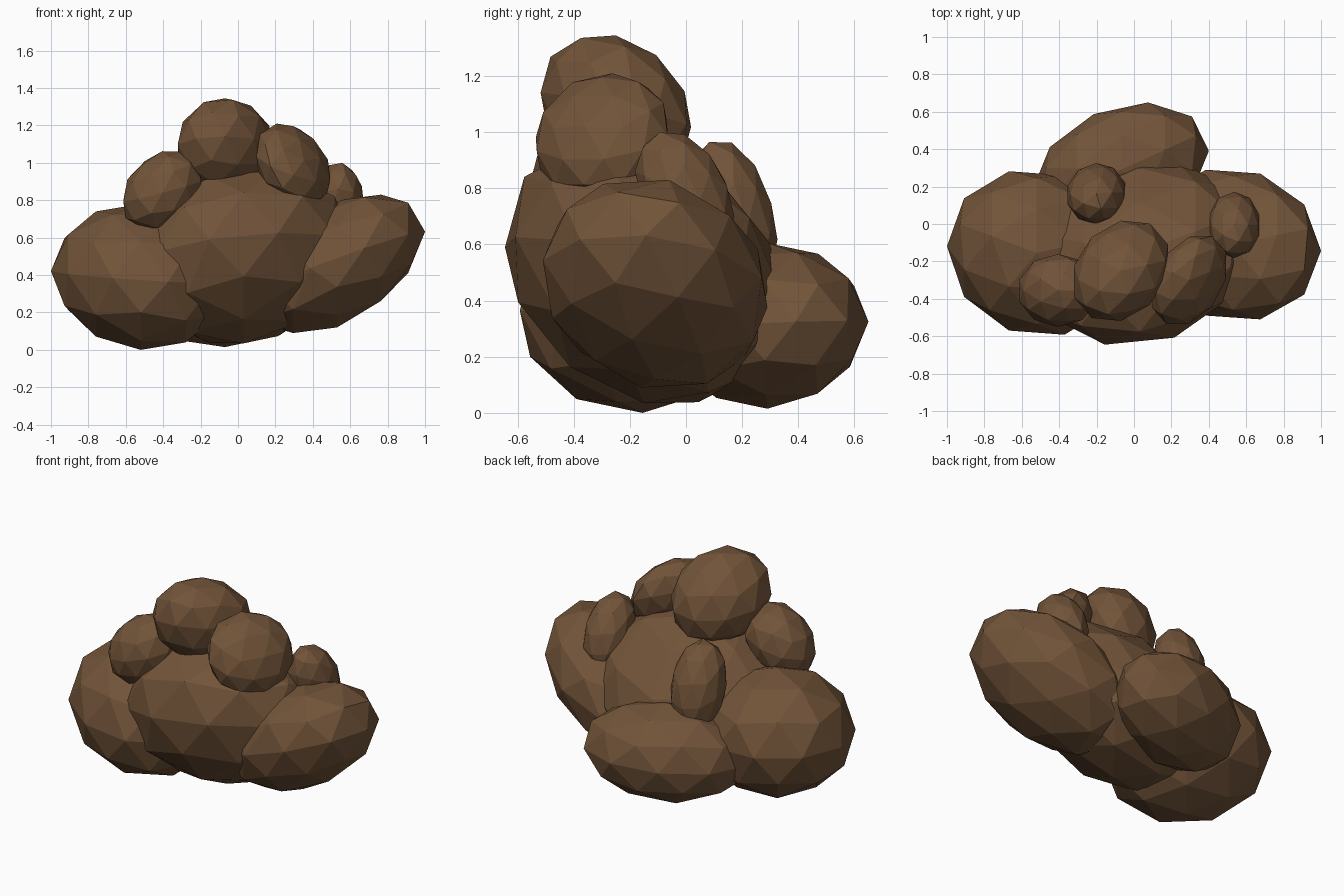
import bpy
import bmesh
import math
from mathutils import Matrix, Vector

if "Cube" in bpy.data.objects:
    bpy.data.objects.remove(bpy.data.objects["Cube"])

brown = bpy.data.materials.new("earth_brown")
brown.diffuse_color = (0.168, 0.088, 0.041, 1.0)
brown.use_nodes = True
brown.node_tree.nodes["Principled BSDF"].inputs["Base Color"].default_value = brown.diffuse_color


def lump(name, centre, half, lean, spin=0):
    """Low-poly ellipsoid: half extents per axis, lean = slant in xy, xz, yz,
    spin = degrees the facets are turned about z."""
    xy, xz, yz = lean
    # lower-triangular stretch that leans the unit sphere
    b = math.sqrt(1 - xy * xy)
    c = (yz - xy * xz) / b
    d = math.sqrt(1 - xz * xz - c * c)
    stretch = Matrix(((1, 0, 0), (xy, b, 0), (xz, c, d)))
    turn = Matrix.Rotation(math.radians(spin), 3, 'Z')

    bm = bmesh.new()
    bmesh.ops.create_icosphere(bm, subdivisions=2, radius=1)
    for v in bm.verts:
        v.co = stretch @ turn @ v.co
    # fit to the wanted extents
    size = [max(v.co[i] for v in bm.verts) for i in range(3)]
    for v in bm.verts:
        v.co = Vector([v.co[i] * half[i] / size[i] for i in range(3)])
    mesh = bpy.data.meshes.new(name)
    bm.to_mesh(mesh)
    bm.free()
    mesh.materials.append(brown)
    obj = bpy.data.objects.new(name, mesh)
    obj.location = centre
    bpy.context.collection.objects.link(obj)


# Large lumps forming the base of the pile
lump("centre_lump", (0.03, -0.15, 0.50), (0.60, 0.495, 0.465), (0.12, 0.12, -0.22), 18)
lump("left_lump", (-0.52, -0.155, 0.39), (0.48, 0.437, 0.39), (-0.08, -0.08, 0.05), 18)
lump("right_lump", (0.53, -0.11, 0.46), (0.47, 0.40, 0.37), (-0.08, 0.45, -0.12), 18)
lump("back_lump", (-0.07, 0.29, 0.31), (0.47, 0.36, 0.295), (0.28, 0.05, 0.05), 18)

# Small lumps on top
lump("top_lump", (-0.07, -0.25, 1.08), (0.252, 0.268, 0.265), (0.22, 0.0, -0.22))
lump("upper_right_lump", (0.295, -0.30, 0.985), (0.197, 0.235, 0.225), (0.33, -0.30, 0.12))
lump("upper_left_lump", (-0.405, -0.355, 0.85), (0.208, 0.195, 0.212), (0.0, 0.26, 0.05))
lump("rear_right_lump", (0.535, -0.005, 0.78), (0.135, 0.177, 0.22), (0.0, 0.0, -0.35))
lump("rear_left_lump", (-0.202, 0.163, 0.70), (0.153, 0.163, 0.265), (0.05, 0.0, -0.30))
